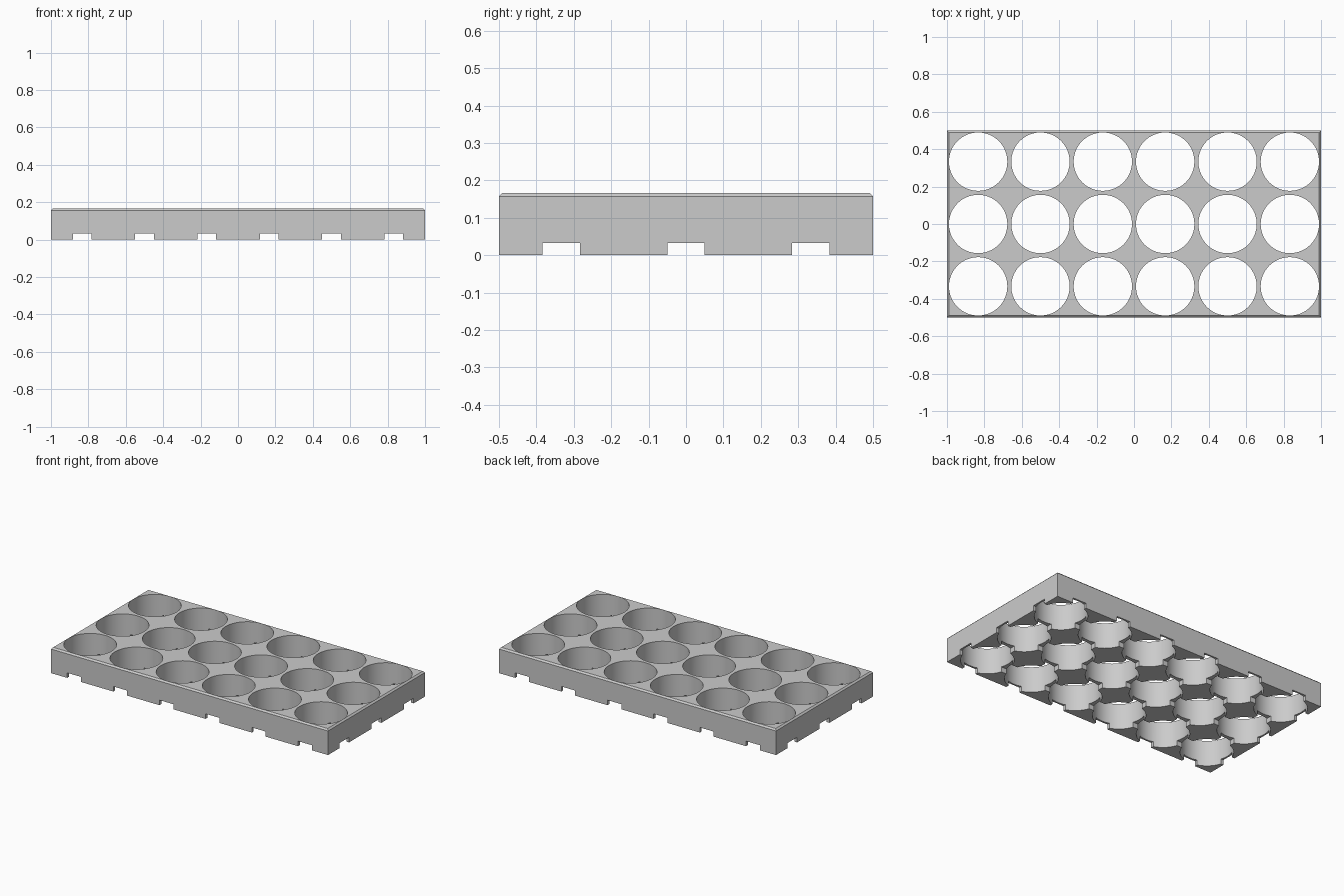
import bpy, bmesh, math
from mathutils import Matrix, Vector

if "Cube" in bpy.data.objects:
    bpy.data.objects.remove(bpy.data.objects["Cube"])

L, W, H = 2.0, 1.0, 0.167          # tray size
PITCH, RADIUS = 1 / 3, 0.156       # hole grid
NOTCH_W, NOTCH_H = 0.10, 0.033     # drainage channels
CHAMFER = 0.01
XS = [(i - 2.5) * PITCH for i in range(6)]
YS = [(j - 1) * PITCH for j in range(3)]

grey = bpy.data.materials.new("plain grey")
grey.diffuse_color = (0.6, 0.6, 0.6, 1)
grey.use_nodes = True
grey.node_tree.nodes["Principled BSDF"].inputs["Base Color"].default_value = grey.diffuse_color


def to_object(name, bm):
    mesh = bpy.data.meshes.new(name)
    bm.normal_update()
    bm.to_mesh(mesh)
    bm.free()
    obj = bpy.data.objects.new(name, mesh)
    mesh.materials.append(grey)
    bpy.context.collection.objects.link(obj)
    return obj


def add_box(bm, centre, size):
    m = Matrix.Translation(centre) @ Matrix.Diagonal((*size, 1))
    return bmesh.ops.create_cube(bm, size=1, matrix=m)["verts"]


# Solid block with chamfered top rim
bm = bmesh.new()
add_box(bm, (0, 0, H / 2), (L, W, H))
rim = [e for e in bm.edges if all(v.co.z > H - 1e-4 for v in e.verts)]
bmesh.ops.bevel(bm, geom=rim, offset=CHAMFER, segments=1, affect='EDGES')
tray = to_object("tray", bm)

# Round through holes
bm = bmesh.new()
for x in XS:
    for y in YS:
        bmesh.ops.create_cone(bm, cap_ends=True, segments=64, radius1=RADIUS,
                              radius2=RADIUS, depth=1,
                              matrix=Matrix.Translation((x, y, 0)))
cutters = [to_object("hole_cutter", bm)]

# Underside channels along each axis, through the hole centres
bm = bmesh.new()
for x in XS:
    add_box(bm, (x, 0, 0), (NOTCH_W, W + 1, 2 * NOTCH_H))
cutters.append(to_object("cross_channel_cutter", bm))
bm = bmesh.new()
for y in YS:
    add_box(bm, (0, y, 0), (L + 1, NOTCH_W, 2 * NOTCH_H))
cutters.append(to_object("long_channel_cutter", bm))

# Cut, then discard the cutters
bpy.context.view_layer.objects.active = tray
tray.select_set(True)
for cutter in cutters:
    cutter.hide_render = True
    mod = tray.modifiers.new(cutter.name, 'BOOLEAN')
    mod.operation, mod.solver, mod.object = 'DIFFERENCE', 'EXACT', cutter
    bpy.ops.object.modifier_apply(modifier=mod.name)
    bpy.data.objects.remove(cutter)

bpy.ops.object.shade_smooth_by_angle(angle=math.radians(30))
